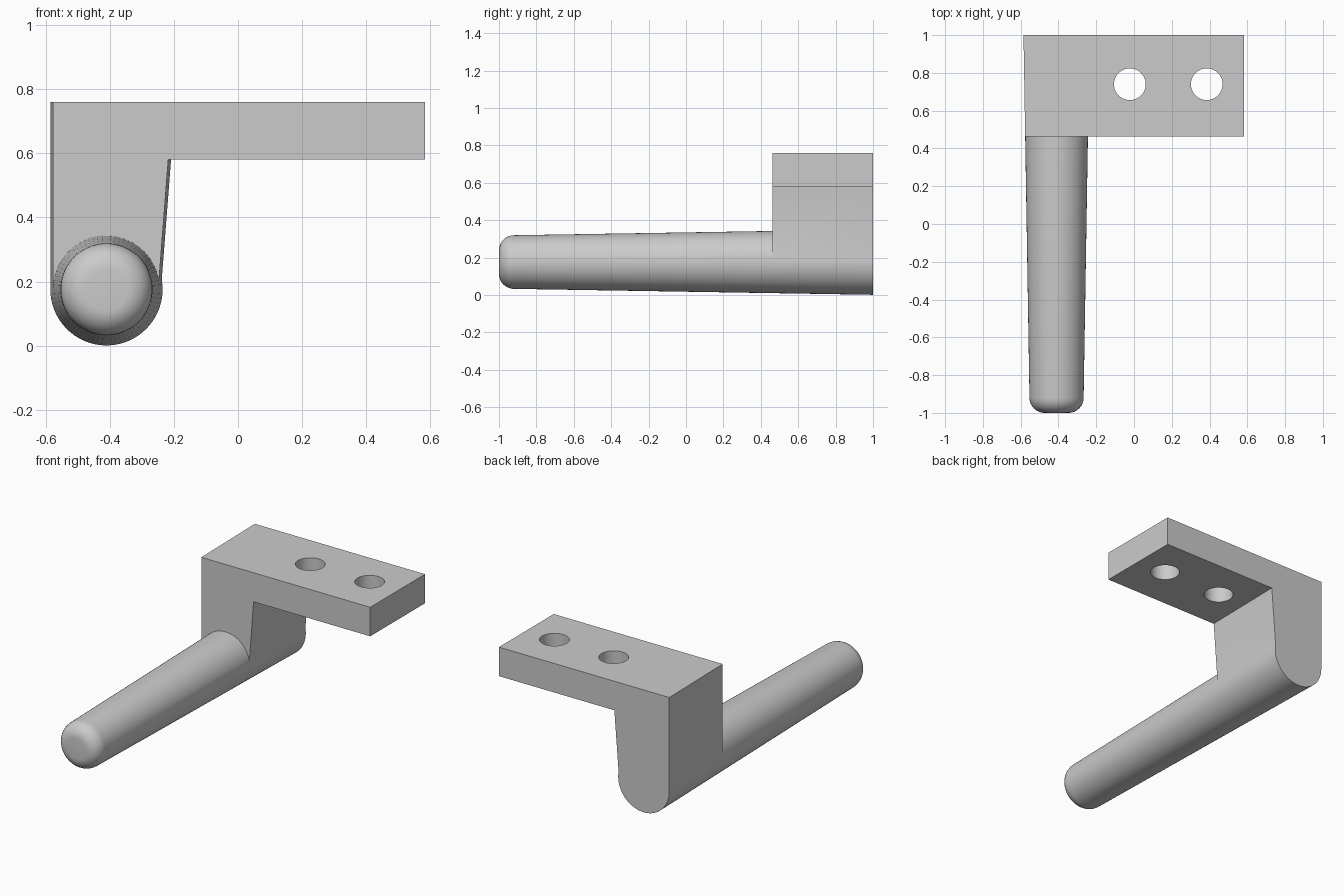
import bpy, bmesh
from math import cos, sin, radians, pi

if "Cube" in bpy.data.objects:
    bpy.data.objects.remove(bpy.data.objects["Cube"])

CX, CZ = -0.41, 0.176        # rod axis
BACK, FRONT = 1.0, 0.463     # depth of the bracket
TOP, UNDER, END = 0.76, 0.58, 0.583
N, JOIN = 72, 2              # rod sides, side where the web meets the rod
FILLET = 0.08


def radius(y):
    return 0.1585 + 0.0165 * y


bm = bmesh.new()


def ring(y, r):
    return [bm.verts.new((CX + r * cos(2 * pi * i / N), y, CZ + r * sin(2 * pi * i / N)))
            for i in range(N)]


def bridge(a, b, closed=True):
    for i in range(len(a) if closed else len(a) - 1):
        j = (i + 1) % len(a)
        bm.faces.new((a[i], a[j], b[j], b[i]))


def corners(y):
    r = radius(y)
    web_x = CX + r * cos(radians(10)) + 0.029
    return [bm.verts.new((x, y, z)) for x, z in
            ((web_x, UNDER), (END, UNDER), (END, TOP), (CX - r, TOP))]


# Tapered rod with a rounded tip
root = ring(FRONT, radius(FRONT))
last = root
tip_r = radius(-1 + FILLET)
for k in range(9):
    a = radians(90 * k / 8)
    nxt = ring(-1 + FILLET * (1 - sin(a)), tip_r - FILLET * (1 - cos(a)))
    bridge(last, nxt)
    last = nxt
bm.faces.new(last)

# Bracket: lower arc of the rod, web and mounting arm
rear = ring(BACK, radius(BACK))
half = N // 2
low = [i % N for i in range(half, N + JOIN + 1)]
fc, bc = corners(FRONT), corners(BACK)
front_loop = [root[i] for i in low] + fc
back_loop = [rear[i] for i in low] + bc
bridge(front_loop, back_loop)
bm.faces.new(back_loop)
bm.faces.new(fc + [root[i] for i in range(half, JOIN - 1, -1)])
bmesh.ops.delete(bm, geom=[v for v in rear if not v.link_faces], context='VERTS')

# Rounded front corner of the arm
edge = bm.edges.get((fc[1], fc[2]))
bmesh.ops.bevel(bm, geom=[edge], offset=0.145, offset_type='OFFSET',
                segments=12, profile=0.5, affect='EDGES')
bmesh.ops.recalc_face_normals(bm, faces=bm.faces[:])

mesh = bpy.data.meshes.new("bracket_with_rod")
bm.to_mesh(mesh)
bm.free()
body = bpy.data.objects.new("bracket_with_rod", mesh)
bpy.context.collection.objects.link(body)

# Screw holes through the arm
for x in (-0.022, 0.385):
    bpy.ops.mesh.primitive_cylinder_add(vertices=48, radius=0.084, depth=0.4,
                                        location=(x, 0.74, 0.67))
    cutter = bpy.context.object
    cutter.name = "hole_cutter"
    cutter.hide_render = True
    bpy.context.view_layer.objects.active = body
    mod = body.modifiers.new("hole", 'BOOLEAN')
    mod.operation, mod.solver, mod.object = 'DIFFERENCE', 'EXACT', cutter
    bpy.ops.object.modifier_apply(modifier=mod.name)
    bpy.data.objects.remove(cutter)

bpy.ops.object.select_all(action='DESELECT')
body.select_set(True)
bpy.context.view_layer.objects.active = body
bpy.ops.object.shade_smooth_by_angle(angle=radians(12))
